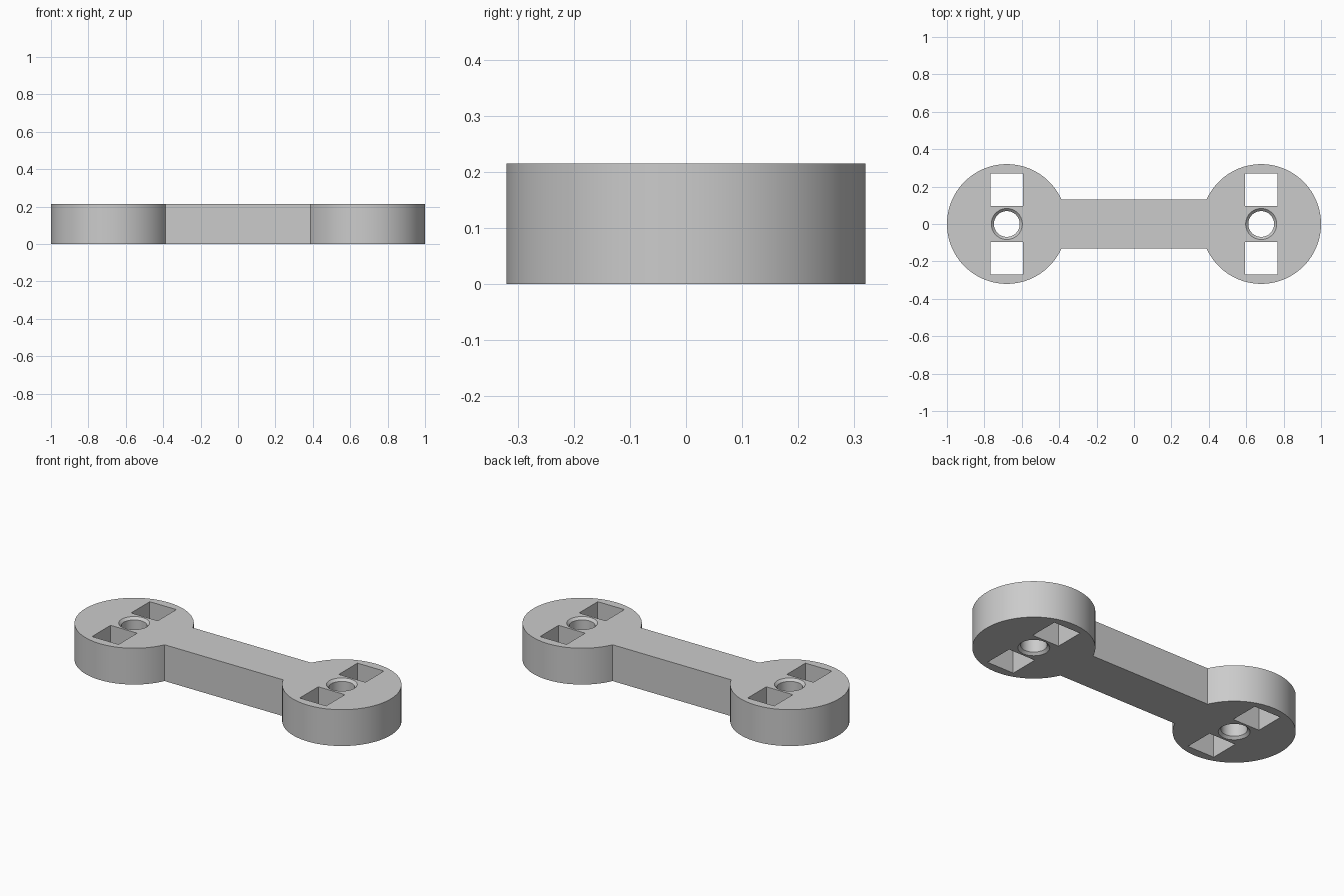
import bpy, bmesh, math

if "Cube" in bpy.data.objects:
    bpy.data.objects.remove(bpy.data.objects["Cube"])

H, CX, R, BAR = 0.215, 0.68, 0.32, 0.132   # height, lobe centre, lobe radius, half bar width
HOLE, RIM = 0.069, 0.083                   # bore radius, chamfered rim radius

grey = bpy.data.materials.new("plain grey")
grey.diffuse_color = (0.6, 0.6, 0.6, 1)
grey.use_nodes = True
grey.node_tree.nodes["Principled BSDF"].inputs["Base Color"].default_value = grey.diffuse_color


def make_object(name, bm):
    bmesh.ops.recalc_face_normals(bm, faces=bm.faces[:])
    mesh = bpy.data.meshes.new(name)
    bm.to_mesh(mesh)
    bm.free()
    mesh.materials.append(grey)
    ob = bpy.data.objects.new(name, mesh)
    bpy.context.collection.objects.link(ob)
    return ob


def loft(bm, rings):
    """Skin a stack of closed vertex rings and cap both ends."""
    rows = [[bm.verts.new(p) for p in ring] for ring in rings]
    n = len(rows[0])
    for a, b in zip(rows, rows[1:]):
        for i in range(n):
            j = (i + 1) % n
            bm.faces.new((a[i], a[j], b[j], b[i]))
    bm.faces.new(rows[0][::-1])
    bm.faces.new(rows[-1])


# Body: two round lobes joined by a straight bar, as one extruded outline
a0 = math.asin(BAR / R)
N = 96
outline = []
for side in (1, -1):
    for i in range(N + 1):
        a = -math.pi + a0 + (2 * math.pi - 2 * a0) * i / N
        outline.append((side * (CX + R * math.cos(a)), side * R * math.sin(a)))
bm = bmesh.new()
loft(bm, [[(x, y, z) for x, y in outline] for z in (0, H)])
body = make_object("double_ended_body", bm)

# Cutters: chamfered centre bore and two square windows in each lobe
bm = bmesh.new()
c = RIM - HOLE
profile = [(RIM + 0.05, -0.05), (RIM, 0), (HOLE, c), (HOLE, H - c), (RIM, H), (RIM + 0.05, H + 0.05)]
profile[0], profile[-1] = (RIM, -0.05), (RIM, H + 0.05)
for side in (1, -1):
    loft(bm, [[(side * CX + r * math.cos(2 * math.pi * k / 64),
                r * math.sin(2 * math.pi * k / 64), z) for k in range(64)]
              for r, z in profile])
    for s in (1, -1):
        x0, x1 = side * CX - 0.087, side * CX + 0.087
        y0, y1 = sorted((s * 0.096, s * 0.27))
        loft(bm, [[(x0, y0, z), (x1, y0, z), (x1, y1, z), (x0, y1, z)]
                  for z in (-0.05, H + 0.05)])
cutter = make_object("hole_cutter", bm)
cutter.hide_render = True

# Cut the holes, then drop the cutter
mod = body.modifiers.new("holes", "BOOLEAN")
mod.operation = "DIFFERENCE"
mod.solver = "EXACT"
mod.object = cutter
bpy.context.view_layer.objects.active = body
body.select_set(True)
cutter.select_set(False)
bpy.ops.object.modifier_apply(modifier=mod.name)
bpy.data.objects.remove(cutter)
bpy.ops.object.shade_smooth_by_angle(angle=math.radians(30))
